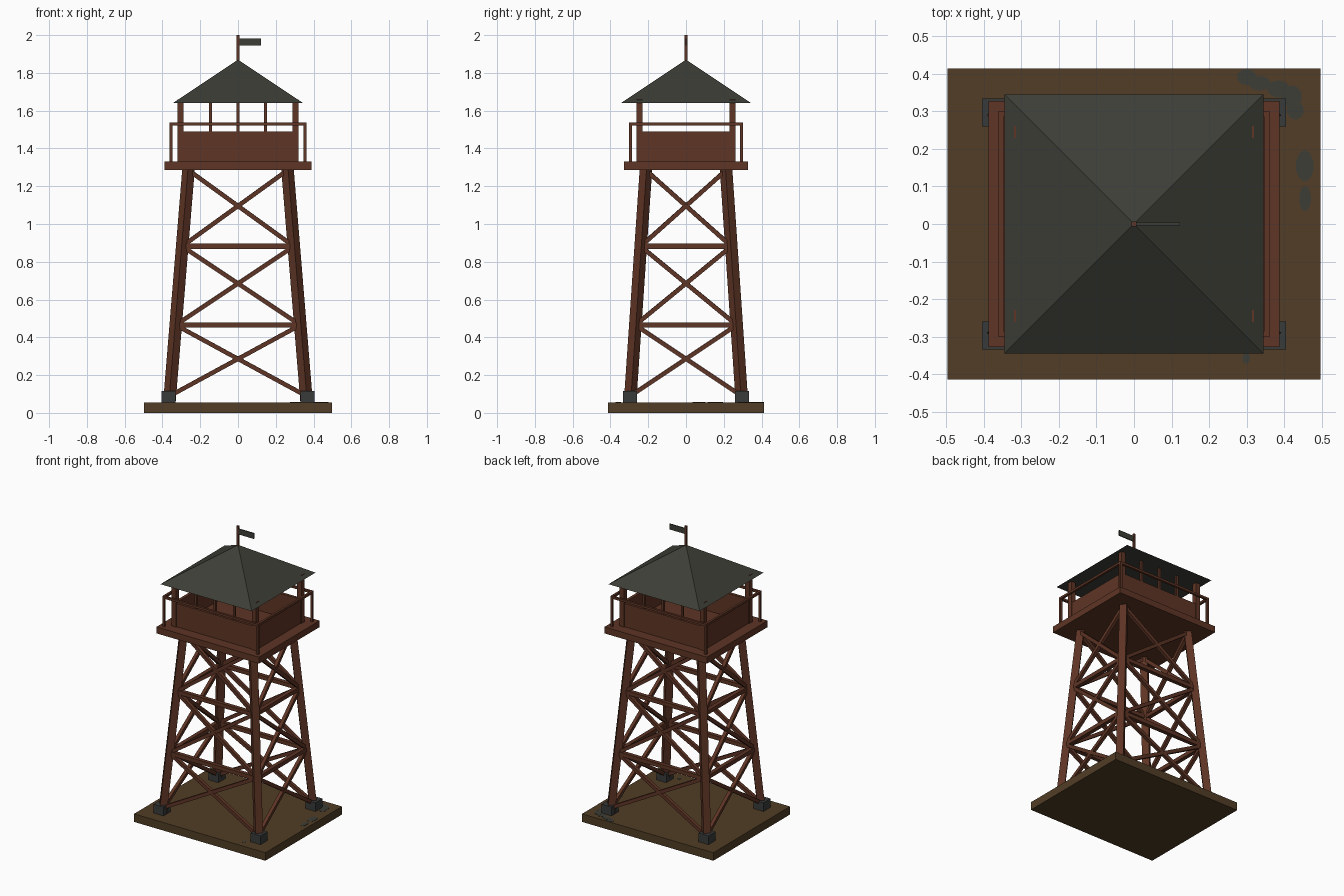
import bpy, bmesh, math
from mathutils import Vector

if "Cube" in bpy.data.objects:
    bpy.data.objects.remove(bpy.data.objects["Cube"])


def material(name, rgb):
    m = bpy.data.materials.new(name)
    m.diffuse_color = (*rgb, 1)
    m.use_nodes = True
    m.node_tree.nodes["Principled BSDF"].inputs["Base Color"].default_value = m.diffuse_color
    return m


WOOD = material("red_brown_wood", (0.112, 0.035, 0.018))
EARTH = material("olive_brown_earth", (0.082, 0.047, 0.019))
ROOF = material("dark_grey_green", (0.048, 0.048, 0.038))
STEEL = material("dark_steel", (0.040, 0.043, 0.042))


def finish(name, bm, mat):
    me = bpy.data.meshes.new(name)
    bm.to_mesh(me)
    bm.free()
    me.materials.append(mat)
    ob = bpy.data.objects.new(name, me)
    bpy.context.collection.objects.link(ob)
    return ob


def box(name, centre, size, mat):
    bm = bmesh.new()
    bmesh.ops.create_cube(bm, size=1)
    bmesh.ops.scale(bm, vec=size, verts=bm.verts)
    bmesh.ops.translate(bm, vec=centre, verts=bm.verts)
    return finish(name, bm, mat)


def beam(name, a, b, t, mat=WOOD):
    # square timber running from a to b
    a, b = Vector(a), Vector(b)
    d = b - a
    ob = box(name, (0, 0, 0), (t, t, d.length), mat)
    ob.rotation_mode = 'QUATERNION'
    ob.rotation_quaternion = d.to_track_quat('Z', 'Y')
    ob.location = (a + b) / 2
    return ob


def leg_point(sx, sy, z):
    # point on the axis of a leaning leg
    f = (z - 0.06) / (1.29 - 0.06)
    return Vector((sx * (0.363 - 0.101 * f), sy * (0.296 - 0.084 * f), z))


CORNERS = [(-1, -1), (1, -1), (1, 1), (-1, 1)]

# ground slab with flat dark patches
box("ground_slab", (0, 0, 0.0275), (0.994, 0.828, 0.055), EARTH)
patches = [(0.30, 0.392, 0.026, 0.022), (0.335, 0.375, 0.03, 0.02), (0.385, 0.36, 0.03, 0.023),
           (0.42, 0.34, 0.028, 0.03), (0.43, 0.303, 0.023, 0.025), (0.455, 0.155, 0.024, 0.042),
           (0.456, 0.068, 0.016, 0.034), (0.299, -0.358, 0.011, 0.014)]
for i, (x, y, rx, ry) in enumerate(patches):
    bm = bmesh.new()
    bmesh.ops.create_cone(bm, cap_ends=True, segments=10, radius1=1, radius2=1, depth=1)
    bmesh.ops.scale(bm, vec=(rx, ry, 0.002), verts=bm.verts)
    bmesh.ops.translate(bm, vec=(x, y, 0.0555 + i * 0.0001), verts=bm.verts)
    finish("ground_patch", bm, ROOF)

# legs and footings
for sx, sy in CORNERS:
    box("footing", (sx * 0.3675, sy * 0.297, 0.085), (0.075, 0.075, 0.06), STEEL)
    beam("leg", leg_point(sx, sy, 0.06), leg_point(sx, sy, 1.295), 0.047)

# bracing on all four sides
levels = [0.09, 0.465, 0.882, 1.285]
for i in range(4):
    c, d = CORNERS[i], CORNERS[(i + 1) % 4]
    for lo, hi in zip(levels, levels[1:]):
        beam("diagonal_brace", leg_point(*c, lo), leg_point(*d, hi), 0.023)
        beam("diagonal_brace", leg_point(*d, lo), leg_point(*c, hi), 0.023)
    for z in levels[1:3]:
        beam("horizontal_brace", leg_point(*c, z), leg_point(*d, z), 0.027)

# deck
box("deck", (0, 0, 1.308), (0.776, 0.656, 0.044), WOOD)

# cabin walls, corner posts and window bars
for s in (-1, 1):
    box("long_wall", (0, s * 0.245, 1.41), (0.60, 0.02, 0.16), WOOD)
    box("short_wall", (s * 0.304, 0, 1.41), (0.02, 0.48, 0.16), WOOD)
    for x in (-0.145, 0, 0.145):
        box("window_bar", (x, s * 0.245, 1.57), (0.015, 0.015, 0.16), WOOD)
for sx, sy in CORNERS:
    box("corner_post", (sx * 0.304, sy * 0.245, 1.495), (0.032, 0.032, 0.33), WOOD)

# railing
for sx, sy in CORNERS:
    box("rail_post", (sx * 0.355, sy * 0.293, 1.43), (0.015, 0.015, 0.2), WOOD)
for s in (-1, 1):
    box("long_rail", (0, s * 0.293, 1.53), (0.725, 0.015, 0.015), WOOD)
    box("short_rail", (s * 0.355, 0, 1.53), (0.015, 0.60, 0.015), WOOD)

# pyramid roof
bm = bmesh.new()
bmesh.ops.create_cone(bm, cap_ends=True, segments=4, radius1=1, radius2=0, depth=0.23)
corner = bm.verts[:][0].co
turn = math.pi / 4 - math.atan2(corner.y, corner.x)
for v in bm.verts:
    x, y = v.co.x, v.co.y
    v.co.x = 0.345 * math.sqrt(2) * (x * math.cos(turn) - y * math.sin(turn))
    v.co.y = 0.345 * math.sqrt(2) * (x * math.sin(turn) + y * math.cos(turn))
    v.co.z += 1.755
finish("roof", bm, ROOF)

# flag pole and flag
box("flag_pole", (0, 0, 1.925), (0.014, 0.014, 0.15), WOOD)
box("flag", (0.064, 0, 1.963), (0.116, 0.007, 0.038), ROOF)
